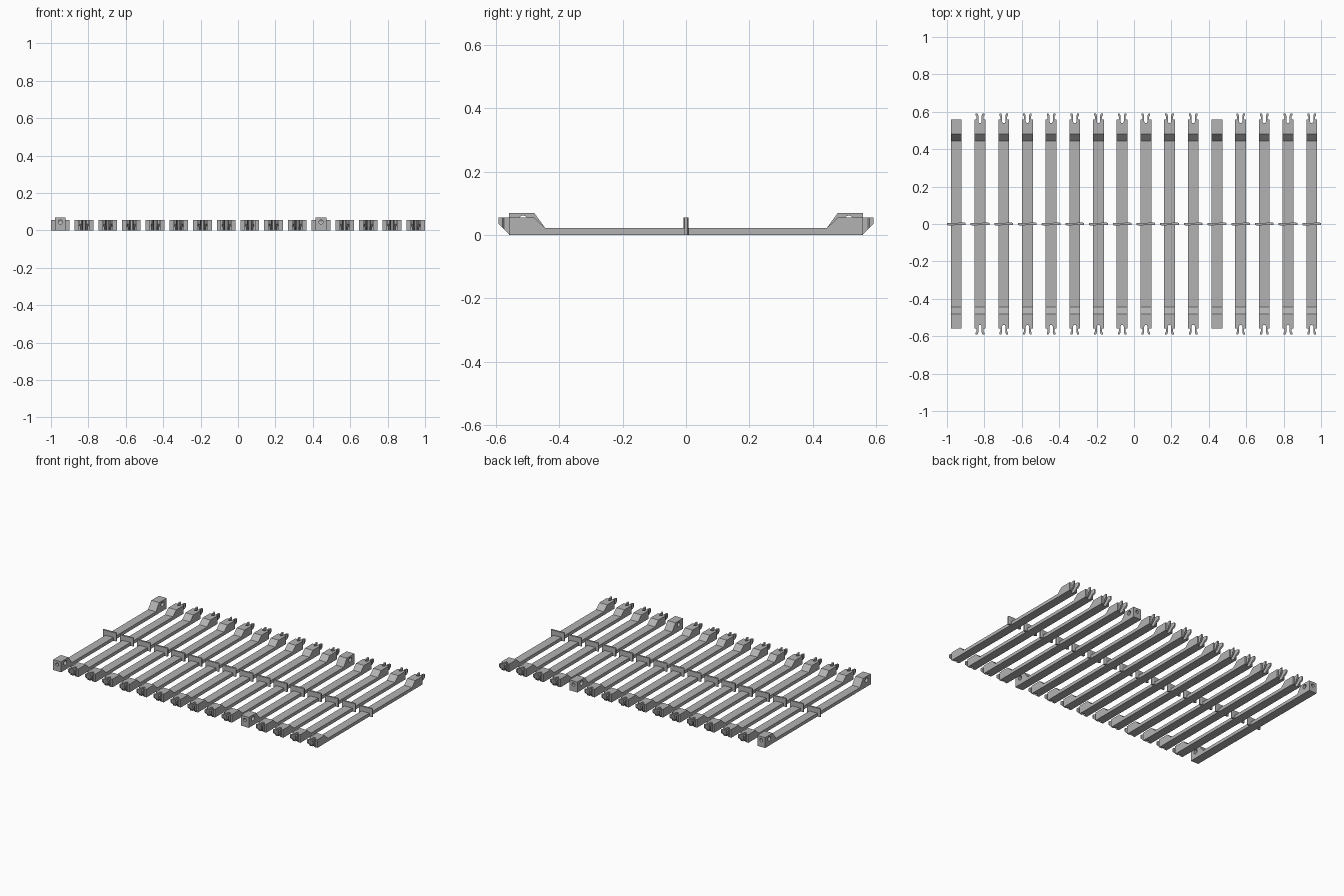
import bpy, bmesh
from math import pi
from mathutils import Vector

cube = bpy.data.objects.get("Cube")
if cube:
    bpy.data.objects.remove(cube)

COUNT, PITCH, HALF = 16, 1.9 / 15, 0.029
BLOCK_BARS = (0, 11)

grey = bpy.data.materials.new("light_grey")
grey.use_nodes = True
grey.diffuse_color = (0.45, 0.45, 0.45, 1)
grey.node_tree.nodes["Principled BSDF"].inputs["Base Color"].default_value = grey.diffuse_color


def prism(name, outline, depth, cut=None):
    """Extrude a closed 3D outline along depth, optionally trimmed by a plane."""
    bm = bmesh.new()
    face = bm.faces.new([bm.verts.new(p) for p in outline])
    ext = bmesh.ops.extrude_face_region(bm, geom=[face])["geom"]
    moved = [v for v in ext if isinstance(v, bmesh.types.BMVert)]
    bmesh.ops.translate(bm, vec=depth, verts=moved)
    if cut:
        res = bmesh.ops.bisect_plane(bm, geom=bm.verts[:] + bm.edges[:] + bm.faces[:],
                                     plane_co=cut[0], plane_no=cut[1], clear_outer=True)
        edges = [e for e in res["geom_cut"] if isinstance(e, bmesh.types.BMEdge)]
        bmesh.ops.holes_fill(bm, edges=edges)
    bmesh.ops.recalc_face_normals(bm, faces=bm.faces[:])
    mesh = bpy.data.meshes.new(name)
    bm.to_mesh(mesh)
    bm.free()
    mesh.materials.append(grey)
    return mesh


def place(name, mesh, x=0, turn=0):
    ob = bpy.data.objects.new(name, mesh)
    ob.location.x = x
    ob.rotation_euler.z = turn
    bpy.context.collection.objects.link(ob)
    return ob


def bar(name, end, top):
    """Long flat bar with a raised, sloped block at each end."""
    half = [(end, 0), (end, top), (0.48, top), (0.445, 0.022)]
    profile = half + [(-y, z) for y, z in reversed(half)]
    return prism(name, [(-HALF, y, z) for y, z in profile], (2 * HALF, 0, 0))


def drill(target, start, direction, length, radius):
    """Cut a round hole from start along direction."""
    d = Vector(direction)
    bpy.ops.mesh.primitive_cylinder_add(vertices=20, radius=radius, depth=length,
                                        location=Vector(start) + d * length / 2,
                                        rotation=d.to_track_quat("Z", "Y").to_euler())
    cutter = bpy.context.object
    cutter.name = "hole_cutter"
    cutter.data.materials.append(grey)
    cutter.hide_render = True
    cutter.hide_set(True)
    mod = target.modifiers.new("hole", "BOOLEAN")
    mod.operation = "DIFFERENCE"
    mod.solver = "EXACT"
    mod.object = cutter


fork_bar = bar("fork_bar", 0.535, 0.055)
block_bar = bar("block_bar", 0.56, 0.07)

# Forked end: shoulders, a centre notch and two hooked prongs
side = [(HALF, 0.535), (HALF, 0.558), (0.018, 0.558), (0.018, 0.575), (0.023, 0.58),
        (0.023, 0.592), (0.014, 0.592), (0.009, 0.58), (0.009, 0.548), (0.005, 0.54)]
outline = side + [(-x, y) for x, y in reversed(side)]
fork = prism("fork_end", [(x, y, 0) for x, y in outline], (0, 0, 0.055),
             cut=((0, 0.56, 0.003), (0, 1, -1)))

# Upright cross plate with tapered ends
tip = [(0.05, -0.004), (0.05, 0.004), (0.043, 0.008)]
plate_outline = tip + [(-x, -y) for x, y in tip]
plate = prism("cross_plate", [(x, y, 0) for x, y in plate_outline], (0, 0, 0.055))

for i in range(COUNT):
    x = -0.95 + i * PITCH
    place(f"cross_plate_{i}", plate, x)
    if i in BLOCK_BARS:
        ob = place(f"block_bar_{i}", block_bar, x)
        for s in (-1, 1):
            drill(ob, (x, s * 0.58, 0.045), (0, -s, 0), 0.065, 0.011)
            drill(ob, (x - 0.05, s * 0.515, 0.046), (1, 0, 0), 0.1, 0.015)
    else:
        place(f"fork_bar_{i}", fork_bar, x)
        for turn, label in ((0, "back"), (pi, "front")):
            place(f"fork_{label}_{i}", fork, x, turn)
